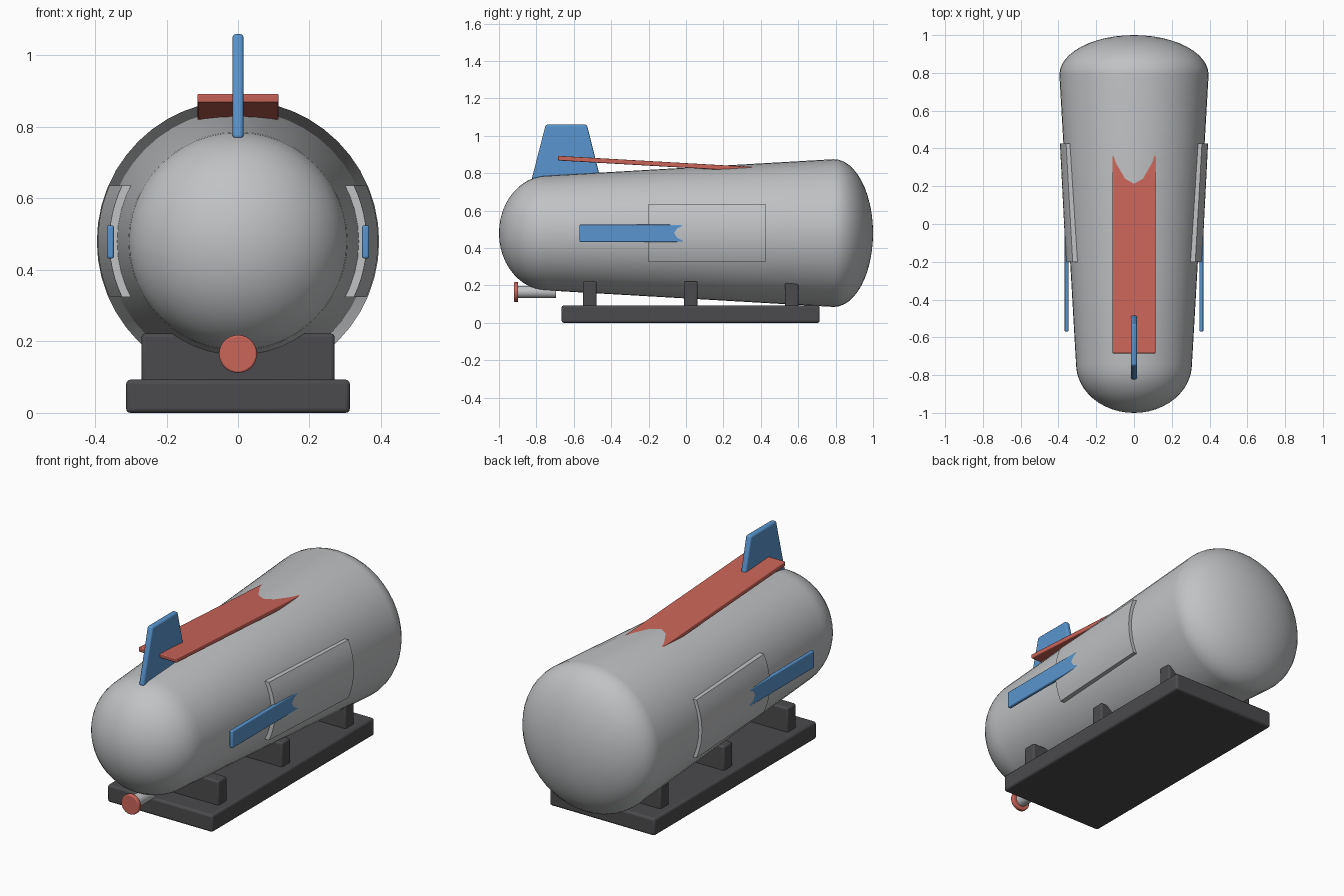
import bpy, bmesh
from math import sin, cos, pi, radians, sqrt
from mathutils import Matrix, Vector

cube = bpy.data.objects.get("Cube")
if cube:
    bpy.data.objects.remove(cube, do_unlink=True)

AXIS_Z = 0.48


def material(name, rgb):
    m = bpy.data.materials.new(name)
    m.use_nodes = True
    m.diffuse_color = (*rgb, 1)
    m.node_tree.nodes["Principled BSDF"].inputs["Base Color"].default_value = (*rgb, 1)
    return m


GREY = material("light grey", (0.53, 0.54, 0.55))
DARK = material("charcoal", (0.07, 0.07, 0.075))
BLUE = material("blue", (0.10, 0.30, 0.62))
RED = material("coral red", (0.60, 0.13, 0.10))


def finish(name, bm, mat, bevel=0.0, angle=30):
    bmesh.ops.recalc_face_normals(bm, faces=bm.faces)
    mesh = bpy.data.meshes.new(name)
    bm.to_mesh(mesh)
    bm.free()
    mesh.materials.append(mat)
    obj = bpy.data.objects.new(name, mesh)
    bpy.context.collection.objects.link(obj)
    if bevel:
        mod = obj.modifiers.new("Bevel", 'BEVEL')
        mod.width, mod.segments = bevel, 3
    bpy.ops.object.select_all(action='DESELECT')
    obj.select_set(True)
    bpy.context.view_layer.objects.active = obj
    bpy.ops.object.shade_smooth_by_angle(angle=radians(angle))
    return obj


def box(name, x, y, z, mat, bevel):
    """Box from (min, max) pairs on each axis."""
    bm = bmesh.new()
    bmesh.ops.create_cube(bm, size=1)
    for v in bm.verts:
        v.co = [lo + (hi - lo) * (c + 0.5) for c, (lo, hi) in zip(v.co, (x, y, z))]
    return finish(name, bm, mat, bevel)


def extruded(name, outline, half_width, mat, bevel):
    """Side outline of (y, z) points given thickness along x."""
    bm = bmesh.new()
    face = bm.faces.new([bm.verts.new((-half_width, y, z)) for y, z in outline])
    ext = bmesh.ops.extrude_face_region(bm, geom=[face])
    verts = [g for g in ext["geom"] if isinstance(g, bmesh.types.BMVert)]
    bmesh.ops.translate(bm, verts=verts, vec=(2 * half_width, 0, 0))
    return finish(name, bm, mat, bevel)


def lathe(name, profile, mat, z=AXIS_Z, sides=48, bevel=0.0):
    """Revolve (y, radius) points around a lengthwise axis."""
    bm = bmesh.new()
    verts = [bm.verts.new((0, y, z + r)) for y, r in profile]
    edges = [bm.edges.new(pair) for pair in zip(verts, verts[1:])]
    bmesh.ops.spin(bm, geom=verts + edges, cent=(0, 0, z), axis=(0, 1, 0),
                   angle=2 * pi, steps=sides, use_merge=True)
    bmesh.ops.remove_doubles(bm, verts=bm.verts, dist=0.0001)
    return finish(name, bm, mat, bevel)


# Tapered tank with rounded ends
N = 12
FRONT_Y, FRONT_R, BACK_Y, BACK_R = -0.74, 0.307, 0.79, 0.395
front_dome = [(FRONT_Y - 0.26 * cos(a), FRONT_R * sin(a))
              for a in (i * pi / 2 / N for i in range(N + 1))]
back_dome = [(BACK_Y + 0.21 * sin(a), BACK_R * cos(a))
             for a in (i * pi / 2 / N for i in range(N + 1))]
lathe("tank_body", front_dome + back_dome, GREY)


def tank_radius(y):
    return FRONT_R + (BACK_R - FRONT_R) * (y - FRONT_Y) / (BACK_Y - FRONT_Y)


# Raised curved panels and straight fins on both sides
for label, side in (("left", 1), ("right", -1)):
    bm = bmesh.new()
    rows = 12
    rings = []
    for i in range(rows + 1):
        h = 0.156 * (2 * i / rows - 1)
        ring = []
        for y, lift in ((-0.2, 0.022), (-0.2, -0.02), (0.425, -0.02), (0.425, 0.018)):
            x = sqrt((tank_radius(y) + lift) ** 2 - h * h)
            ring.append(bm.verts.new((side * x, y, AXIS_Z + h)))
        rings.append(ring)
    for a, b in zip(rings, rings[1:]):
        for k in range(4):
            n = (k + 1) % 4
            bm.faces.new((a[k], a[n], b[n], b[k]))
    bm.faces.new(rings[0])
    bm.faces.new(rings[-1])
    finish(label + "_side_panel", bm, GREY)
    xs = sorted((side * 0.347, side * 0.367))
    box(label + "_side_fin", xs, (-0.57, 0.08), (0.432, 0.525), BLUE, 0.006)

# Upright fin and sloping top board
extruded("top_fin", [(-0.825, 0.768), (-0.75, 1.06), (-0.53, 1.06), (-0.457, 0.768)],
         0.0155, BLUE, 0.01)
extruded("top_board", [(-0.683, 0.868), (-0.685, 0.893), (0.42, 0.83), (0.42, 0.805)],
         0.114, RED, 0.005)

# Base plate and saddles
box("base_plate", (-0.313, 0.313), (-0.665, 0.715), (0, 0.093), DARK, 0.012)
for i, y in enumerate((-0.515, 0.025, 0.565)):
    box(f"saddle_{i + 1}", (-0.27, 0.27), (y - 0.037, y + 0.037), (0.07, 0.222), DARK, 0.01)

# Outlet pipe and its cap
lathe("outlet_pipe", [(-0.905, 0), (-0.905, 0.033), (-0.695, 0.033), (-0.695, 0)],
      GREY, 0.165, 32)
lathe("outlet_cap", [(-0.92, 0), (-0.92, 0.053), (-0.897, 0.053), (-0.897, 0)],
      RED, 0.165, 32, 0.005)
